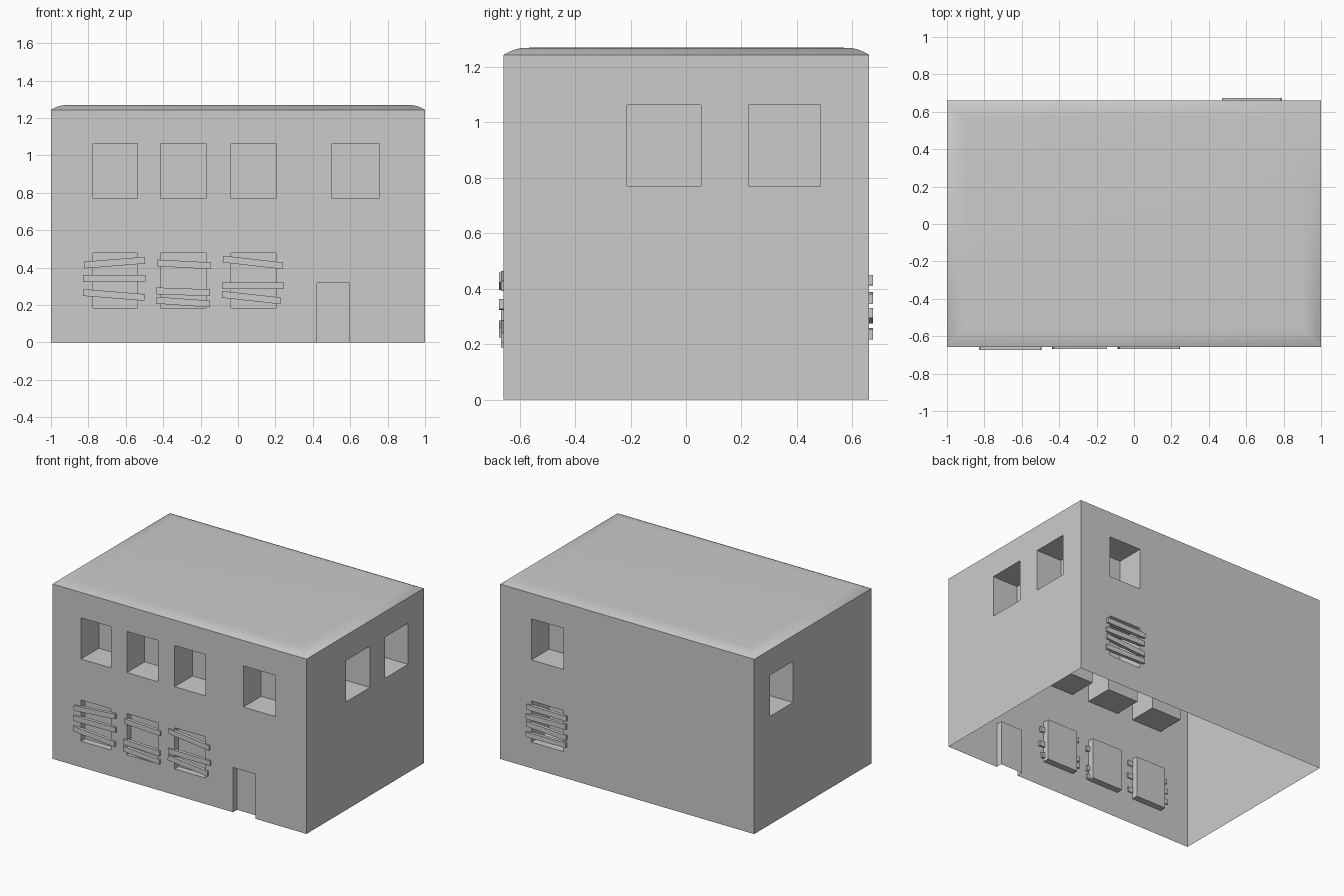
import bpy, bmesh, math
from mathutils import Vector

if "Cube" in bpy.data.objects:
    bpy.data.objects.remove(bpy.data.objects["Cube"])

FRONT, BACK, TOP = -0.658, 0.661, 1.244
DEEP, SHALLOW = 0.2, 0.045
UP, LOW = (0.77, 1.063), (0.185, 0.478)
Z = Vector((0, 0, 1))


def finish(bm, name, smooth=False):
    bmesh.ops.remove_doubles(bm, verts=bm.verts, dist=1e-5)
    mesh = bpy.data.meshes.new(name)
    bm.to_mesh(mesh)
    bm.free()
    ob = bpy.data.objects.new(name, mesh)
    bpy.context.collection.objects.link(ob)
    for p in mesh.polygons:
        p.use_smooth = smooth
    return ob


def wall(name, origin, u, u_min, u_max, holes):
    """Thin wall with closed niches; holes are (u0, u1, (z0, z1), depth)."""
    bm = bmesh.new()
    u = Vector(u)
    inward = -u.cross(Z)

    def quad(*pts):
        bm.faces.new([bm.verts.new(Vector(origin) + u * a + Z * b + inward * d)
                      for a, b, d in pts])

    us = sorted({u_min, u_max} | {h[i] for h in holes for i in (0, 1)})
    vs = sorted({0, TOP} | {z for h in holes for z in h[2]})
    for a, b in zip(us, us[1:]):
        for c, e in zip(vs, vs[1:]):
            mu, mv = (a + b) / 2, (c + e) / 2
            if not any(h[0] < mu < h[1] and h[2][0] < mv < h[2][1] for h in holes):
                quad((a, c, 0), (b, c, 0), (b, e, 0), (a, e, 0))
    for a, b, (c, e), d in holes:
        quad((a, c, d), (b, c, d), (b, e, d), (a, e, d))
        quad((a, c, 0), (a, c, d), (a, e, d), (a, e, 0))
        quad((b, c, d), (b, c, 0), (b, e, 0), (b, e, d))
        quad((a, e, d), (b, e, d), (b, e, 0), (a, e, 0))
        if c > 0:
            quad((a, c, 0), (b, c, 0), (b, c, d), (a, c, d))
    return finish(bm, name)


# Walls with window and door niches
cols = [(-0.775, -0.538), (-0.414, -0.17), (-0.038, 0.204), (0.503, 0.755)]
front_holes = [(a, b, UP, DEEP) for a, b in cols]
front_holes += [(a, b, LOW, SHALLOW) for a, b in cols[:3]]
front_holes.append((0.422, 0.597, (0, 0.318), SHALLOW))
wall("front_wall", (0, FRONT, 0), (1, 0, 0), -1, 1, front_holes)
wall("back_wall", (0, BACK, 0), (-1, 0, 0), -1, 1,
     [(-0.755, -0.503, z, DEEP) for z in (UP, LOW)])
wall("right_wall", (1, 0, 0), (0, 1, 0), FRONT, BACK,
     [(-0.213, 0.055, UP, DEEP), (0.225, 0.485, UP, DEEP)])
wall("left_wall", (-1, 0, 0), (0, -1, 0), -BACK, -FRONT,
     [(-0.485, -0.225, UP, DEEP)])

# Softly rounded roof built from inset rings
bm = bmesh.new()
prev = None
for inset, z in [(0, TOP), (0.02, 1.255), (0.04, 1.263), (0.06, 1.268), (0.1, 1.27)]:
    x, y0, y1 = 1 - inset, FRONT + inset, BACK - inset
    ring = [bm.verts.new(p) for p in
            ((-x, y0, z), (x, y0, z), (x, y1, z), (-x, y1, z))]
    if prev:
        for i in range(4):
            j = (i + 1) % 4
            bm.faces.new((prev[i], prev[j], ring[j], ring[i]))
    prev = ring
bm.faces.new(prev)
finish(bm, "roof", smooth=True)


# Planks nailed across the ground floor windows: x0, z0, x1, z1
def plank(name, y, x0, z0, x1, z1, height=0.036, thick=0.024):
    bpy.ops.mesh.primitive_cube_add(
        size=1, location=((x0 + x1) / 2, y, (z0 + z1) / 2),
        rotation=(0, -math.atan2(z1 - z0, x1 - x0), 0))
    ob = bpy.context.object
    ob.name = name
    ob.scale = (math.hypot(x1 - x0, z1 - z0), thick, height)


planks = {
    "left_window_plank": (-0.662, [(-0.822, 0.414, -0.497, 0.44),
                                   (-0.828, 0.342, -0.494, 0.344),
                                   (-0.828, 0.267, -0.5, 0.241)]),
    "middle_window_plank": (-0.656, [(-0.43, 0.425, -0.145, 0.41),
                                     (-0.437, 0.276, -0.15, 0.266),
                                     (-0.437, 0.226, -0.15, 0.206)]),
    "right_window_plank": (-0.656, [(-0.08, 0.446, 0.24, 0.41),
                                    (-0.085, 0.304, 0.247, 0.304),
                                    (-0.085, 0.257, 0.228, 0.223)]),
    "back_window_plank": (0.662, [(0.47, 0.43, 0.785, 0.432),
                                  (0.475, 0.37, 0.79, 0.363),
                                  (0.472, 0.292, 0.788, 0.312),
                                  (0.475, 0.24, 0.79, 0.235)]),
}
for name, (y, rows) in planks.items():
    for i, row in enumerate(rows):
        plank(f"{name}_{i + 1}", y, *row)
